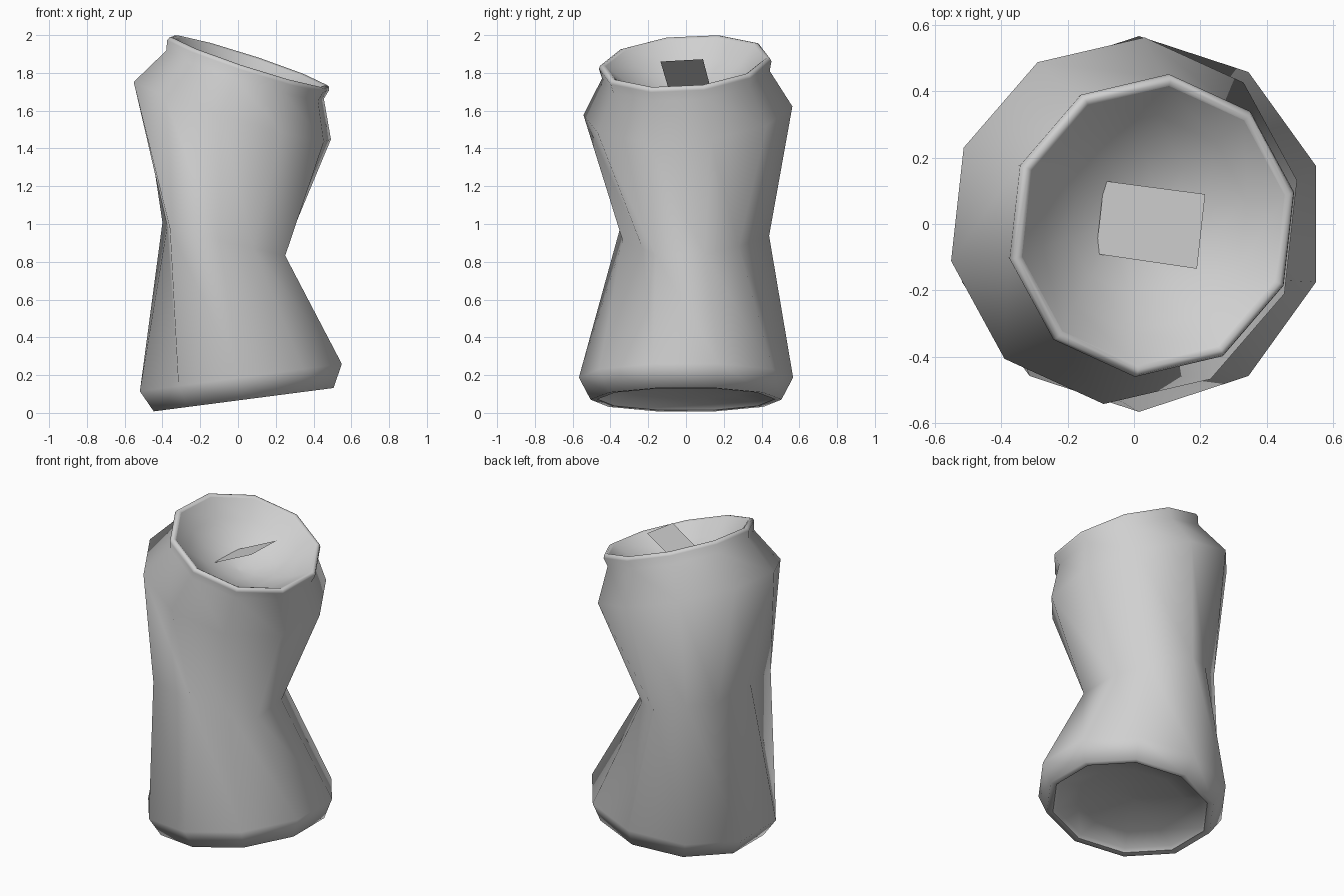
import bpy, bmesh
from math import sin, cos, radians, pi
from mathutils import Vector

cube = bpy.data.objects.get("Cube")
if cube:
    bpy.data.objects.remove(cube)

SIDES = 10

metal = bpy.data.materials.new("bare_grey_metal")
metal.use_nodes = True
GREY = (0.63, 0.63, 0.63, 1)
metal.diffuse_color = GREY
metal.node_tree.nodes["Principled BSDF"].inputs["Base Color"].default_value = GREY


def ring(centre, radius, slopes, phase, height=0):
    """Ten-sided ring on a tilted plane; slopes are its rise along x and y."""
    normal = Vector((-slopes[0], -slopes[1], 1)).normalized()
    tilt = Vector((0, 0, 1)).rotation_difference(normal)
    points = []
    for i in range(SIDES):
        a = radians(phase) + 2 * pi * i / SIDES
        points.append(Vector(centre) + tilt @ Vector((radius * cos(a), radius * sin(a), height)))
    return points


def loft(name, rings, cap_start=False, cap_end=False):
    """Skin a stack of rings with triangles and shade it smooth, keeping hard edges."""
    bm = bmesh.new()
    loops = [[bm.verts.new(p) for p in r] for r in rings]
    for low, high in zip(loops, loops[1:]):
        for i in range(SIDES):
            j = (i + 1) % SIDES
            bm.faces.new((low[i], low[j], high[i]))
            bm.faces.new((low[j], high[j], high[i]))
    if cap_start:
        bm.faces.new(loops[0][::-1])
    if cap_end:
        bm.faces.new(loops[-1])
    mesh = bpy.data.meshes.new(name)
    bm.to_mesh(mesh)
    bm.free()
    mesh.materials.append(metal)
    obj = bpy.data.objects.new(name, mesh)
    bpy.context.collection.objects.link(obj)
    bpy.ops.object.select_all(action='DESELECT')
    obj.select_set(True)
    bpy.context.view_layer.objects.active = obj
    bpy.ops.object.shade_smooth_by_angle(angle=radians(80))
    return obj


def base_ring(radius, height):
    return ring((0.03, 0, 0.07), radius, (0.13, 0), 18, height)


def mouth_ring(radius, height):
    return ring((0.06, -0.006, 1.86), radius, (-0.325, 0.08), 12, height)


# Crushed waist: uneven outline, pushed in on the left and front
waist_outline = [(.24, .10), (.12, .28), (-.08, .44), (-.25, .35), (-.40, .25),
                 (-.375, -.12), (-.36, -.35), (-.10, -.335), (.08, -.23), (.25, -.16)]
waist = [Vector((x, y, 0.90 - 0.246 * x + 0.04 * y)) for x, y in waist_outline]

# Body: base edge, crushed wall, shoulder, neck and rolled rim
rim_profile = [(.447, -.073), (.46, -.02), (.453, -.003), (.438, .002), (.425, -.006)]
body_rings = [base_ring(0.468, 0.002),
              base_ring(0.505, 0),
              ring((0.015, 0, 0.187), 0.567, (0.136, 0), 18),
              waist,
              ring((-0.03, 0.01, 1.60), 0.557, (-0.308, 0.075), 12)]
body_rings += [mouth_ring(r, h) for r, h in rim_profile]
loft("can_body", body_rings)

# Underside: shallow dome pressed up inside the base edge
base_profile = [(.01, .075), (.16, .068), (.32, .048), (.45, .022), (.468, .002)]
loft("can_base", [base_ring(r, h) for r, h in base_profile], cap_start=True)

# Lid: dished disc starting at the rim
lid_profile = [(.425, -.006), (.33, -.09), (.22, -.16), (.10, -.203), (.01, -.215)]
loft("can_lid", [mouth_ring(r, h) for r, h in lid_profile], cap_end=True)

# Pull tab: thin bent-up plate rising out of the lid
tab_corners = [(-.115, -.09), (.19, -.135), (.215, .09), (-.09, .13)]
tab_mesh = bpy.data.meshes.new("pull_tab")
tab_mesh.from_pydata([(x, y, 1.87 + 0.5 * (x - 0.21)) for x, y in tab_corners], [], [(0, 1, 2, 3)])
tab_mesh.materials.append(metal)
bpy.context.collection.objects.link(bpy.data.objects.new("pull_tab", tab_mesh))
